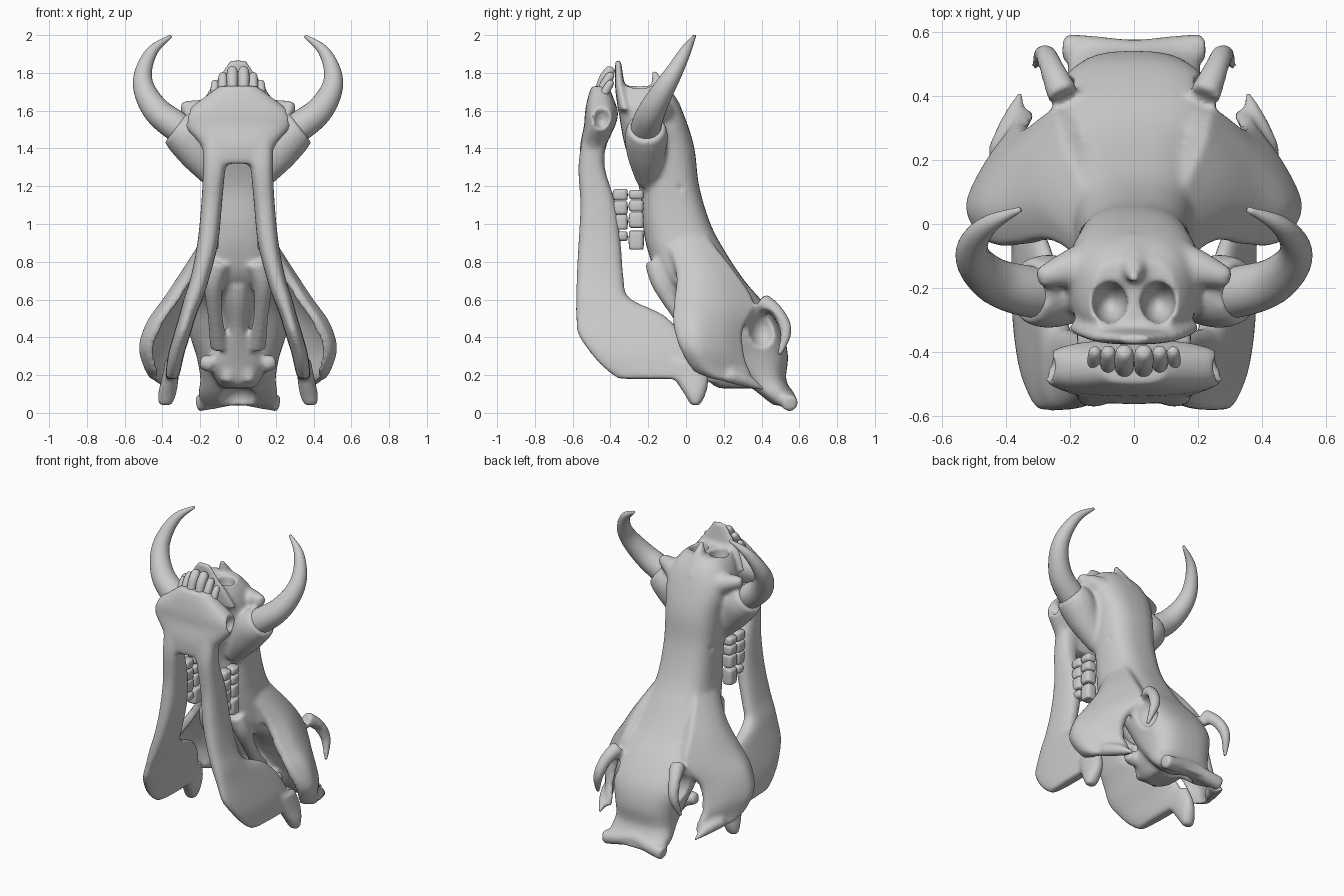
import bpy, bmesh, math
from mathutils import Vector as V, Matrix

bone = bpy.data.materials.new("bone grey")
bone.diffuse_color = (0.6, 0.6, 0.6, 1)


def spline(p, k=5):
    """Catmull-Rom through a list of vectors of any size"""
    out = []
    for i in range(len(p) - 1):
        a, b, c, d = p[max(i - 1, 0)], p[i], p[i + 1], p[min(i + 2, len(p) - 1)]
        for j in range(k):
            t = j / k
            out.append(0.5 * (2 * b + (c - a) * t + (2 * a - 5 * b + 4 * c - d) * t * t
                              + (3 * b - a - 3 * c + d) * t ** 3))
    return out + [p[-1]]


def skin(bm, rings):
    """Bridge rings of points into a closed body"""
    vs = [[bm.verts.new(p) for p in r] for r in rings]
    n, faces = len(vs[0]), []
    for a, b in zip(vs, vs[1:]):
        for i in range(n):
            faces.append(bm.faces.new((a[i], a[(i + 1) % n], b[(i + 1) % n], b[i])))
    faces += [bm.faces.new(vs[0]), bm.faces.new(vs[-1])]
    bmesh.ops.recalc_face_normals(bm, faces=faces)


def loft(bm, rows, e=2.5, s=1):
    """Horizontal rounded slices: z, y_min, y_max, half width, x centre"""
    rings = []
    for z, y0, y1, w, x in spline([V(r) for r in rows]):
        ring = []
        for i in range(32):
            c, t = math.cos(i * math.tau / 32), math.sin(i * math.tau / 32)
            sq = lambda q: math.copysign(abs(q) ** (2 / e), q)
            ring.append((s * (x + w * sq(c)), (y0 + y1) / 2 + (y1 - y0) / 2 * sq(t), z))
        rings.append(ring)
    skin(bm, rings)


def tube(bm, pts, s=1, n=20):
    """Tapered tube through (x, y, z, radius)"""
    p = spline([V(q) for q in pts])
    c = [V((s * q[0], q[1], q[2])) for q in p]
    rings = []
    for i, q in enumerate(c):
        d = (c[min(i + 1, len(c) - 1)] - c[max(i - 1, 0)]).normalized()
        u = d.cross(V((0, 1, 0))).normalized()
        v = d.cross(u)
        r = max(p[i][3], 0.003)
        rings.append([q + r * (u * math.cos(a * math.tau / n) + v * math.sin(a * math.tau / n))
                      for a in range(n)])
    skin(bm, rings)


def ball(bm, c, r, tilt=0):
    m = Matrix.Translation(c) @ Matrix.Rotation(tilt, 4, 'Y') @ Matrix.Diagonal((*r, 1))
    bmesh.ops.create_uvsphere(bm, u_segments=24, v_segments=16, radius=1, matrix=m)


def finish(bm, name, smooth=True):
    me = bpy.data.meshes.new(name)
    bm.to_mesh(me)
    ob = bpy.data.objects.new(name, me)
    bpy.context.collection.objects.link(ob)
    me.materials.append(bone)
    me.shade_smooth()
    return ob


def fuse(bm, name, cuts):
    """Merge overlapping volumes, carve the holes and soften the surface"""
    ob, cutter = finish(bm, name), finish(cuts, name + "_cutter")
    cutter.hide_render = True
    ob.modifiers.new("merge", 'REMESH').voxel_size = 0.012
    b = ob.modifiers.new("carve", 'BOOLEAN')
    b.operation, b.object, b.solver = 'DIFFERENCE', cutter, 'EXACT'
    ob.modifiers.new("blend", 'REMESH').voxel_size = 0.011
    sm = ob.modifiers.new("soften", 'SMOOTH')
    sm.iterations, sm.factor = 7, 0.5
    dg = bpy.context.evaluated_depsgraph_get()
    me = bpy.data.meshes.new_from_object(ob.evaluated_get(dg))
    ob.modifiers.clear()
    ob.data = me
    me.shade_smooth()
    bpy.data.objects.remove(cutter)


# Cranium: snout, forehead and back of head
bm, cut = bmesh.new(), bmesh.new()
loft(bm, [(1.73, -.35, -.11, .13, 0), (1.66, -.36, -.05, .18, 0), (1.55, -.35, .0, .21, 0),
          (1.4, -.32, .045, .19, 0), (1.2, -.25, .07, .175, 0), (1.0, -.23, .13, .18, 0),
          (.85, -.2, .21, .2, 0), (.7, -.13, .31, .23, 0), (.57, .05, .42, .26, 0),
          (.43, .14, .51, .26, 0), (.3, .2, .54, .22, 0), (.18, .3, .53, .2, 0),
          (.1, .38, .565, .21, 0), (.04, .46, .58, .19, 0)], 2.7)
# Skull base with its knobs
loft(bm, [(.67, -.12, .2, .07, 0), (.58, -.08, .25, .07, 0), (.45, .0, .3, .06, 0),
          (.35, .05, .35, .1, 0), (.26, .09, .4, .16, 0), (.16, .13, .42, .11, 0), (.13, .18, .4, .08, 0)])
# Front of upper jaw and nose tip
loft(bm, [(1.6, -.36, -.28, .21, 0), (1.72, -.375, -.32, .15, 0), (1.8, -.375, -.335, .09, 0),
          (1.87, -.375, -.345, .045, 0)])
tube(bm, [(0, -.09, 1.6, .07), (0, -.13, 1.7, .05), (0, -.175, 1.82, .01)])
# Crest at the back of the head
tube(bm, [(-.22, .55, .05, .045), (-.1, .54, .07, .045), (0, .53, .09, .045),
          (.1, .54, .07, .045), (.22, .55, .05, .045)])

cheek = [[(.15, -.12, .95), (.17, -.05, .95), (.17, .03, .95), (.15, .1, .95)],
         [(.27, -.05, .75), (.3, .05, .75), (.28, .15, .75), (.22, .26, .75)],
         [(.36, -.06, .6), (.4, .05, .6), (.35, .2, .6), (.25, .36, .58)],
         [(.44, -.065, .48), (.485, .05, .48), (.43, .19, .46), (.34, .3, .44)],
         [(.49, -.03, .35), (.525, .06, .35), (.46, .2, .33), (.37, .31, .3)],
         [(.46, .04, .23), (.5, .1, .24), (.44, .22, .22), (.36, .34, .22)],
         [(.44, .13, .18), (.47, .17, .18), (.42, .27, .16), (.35, .36, .15)]]
for s in (1, -1):
    # Cheek bone plate, its rear spike and brow hook
    cols = [spline([V(r[j]) for r in cheek]) for j in range(4)]
    rings = []
    for row in zip(*cols):
        o = spline(list(row))
        ring = o + [p + V((-.05, -.005, -.01)) for p in reversed(o)]
        rings.append([(s * p.x, p.y, p.z) for p in ring])
    skin(bm, rings)
    tube(bm, [(.42, .22, .2, .04), (.38, .32, .17, .035), (.35, .42, .12, .008)], s)
    tube(bm, [(.22, .4, .59, .05), (.255, .48, .53, .04), (.28, .53, .43, .032), (.31, .49, .3, .014)], s)
    # Strut from cheek to palate
    tube(bm, [(.1, -.16, .8, .06), (.13, -.13, .68, .05), (.12, -.02, .5, .04), (.1, .1, .35, .05)], s)
    tube(bm, [(.14, .17, .26, .05), (.2, .17, .27, .035)], s)
    tube(bm, [(.05, .15, .22, .05), (.06, .14, .16, .035)], s)
    # Flared tusk sockets
    tube(bm, [(.1, -.2, 1.22, .06), (.2, -.21, 1.36, .1), (.27, -.21, 1.46, .115), (.33, -.21, 1.51, .1)], s)
    tube(bm, [(.1, -.12, 1.56, .09), (.2, -.14, 1.6, .06), (.3, -.17, 1.62, .03)], s)
    # Eye sockets, nostrils, cheek holes
    ball(cut, (s * .31, .41, .44), (.14, .085, .115))
    ball(cut, (s * .075, -.245, 1.73), (.055, .065, .13))
    ball(cut, (s * .185, -.03, 1.19), (.03, .02, .025))
    ball(cut, (s * .38, -.21, 1.55), (.1, .09, .09), -s * .5)
ball(cut, (0, .38, .06), (.1, .12, .09))
fuse(bm, "cranium", cut)

# Lower jaw: chin and two long arms
bm, cut = bmesh.new(), bmesh.new()
loft(bm, [(1.32, -.56, -.44, .16, 0), (1.42, -.56, -.42, .2, 0), (1.52, -.54, -.375, .285, 0),
          (1.59, -.535, -.36, .28, 0), (1.67, -.52, -.385, .18, 0), (1.73, -.5, -.41, .1, 0)], 2.6)
for s in (1, -1):
    loft(bm, [(1.45, -.55, -.42, .08, .11), (1.3, -.57, -.43, .06, .125), (1.1, -.56, -.37, .055, .14),
              (.9, -.57, -.345, .055, .16), (.72, -.58, -.33, .05, .2), (.61, -.583, -.3, .05, .235),
              (.52, -.585, -.12, .045, .265), (.42, -.575, -.02, .045, .295), (.32, -.51, .03, .043, .325),
              (.24, -.44, .07, .04, .34), (.18, -.36, .11, .035, .35)], 2.6, s)
    # Jaw joint knob
    loft(bm, [(.28, -.1, .09, .04, .345), (.18, -.06, .12, .045, .36), (.1, -.01, .105, .048, .375),
              (.04, .025, .075, .035, .385)], 2.2, s)
    ball(cut, (s * .3, -.445, 1.575), (.09, .05, .06), -s * .6)
fuse(bm, "lower_jaw", cut)

for s, side in ((1, "right"), (-1, "left")):
    # Curved tusks
    bm = bmesh.new()
    tube(bm, [(.24, -.22, 1.46, .075), (.33, -.21, 1.52, .08), (.43, -.18, 1.6, .072),
              (.495, -.12, 1.71, .058), (.5, -.06, 1.81, .045), (.45, .0, 1.92, .029),
              (.355, .045, 1.995, .008)], s, 28)
    finish(bm, "tusk_" + side)
    # Front teeth of the lower jaw
    bm = bmesh.new()
    for x, top, r in ((.03, 1.83, .03), (.08, 1.8, .025), (.122, 1.76, .022)):
        tube(bm, [(x, -.475, 1.63, r * .8), (x, -.44, top - .08, r), (x, -.41, top - .03, r),
                  (x, -.395, top - .008, r * .75), (x, -.39, top, r * .25)], s, 14)
    finish(bm, "front_teeth_" + side)
    # Cheek teeth, upper and lower rows
    bm = bmesh.new()
    for y, zs in ((-.26, ((1.155, .05), (1.095, .06), (1.02, .08), (.915, .1))),
                  (-.345, ((1.155, .06), (1.085, .07), (1.01, .08), (.935, .05)))):
        for z, h in zs:
            loft(bm, [(z - h / 2, y - .03, y + .03, .025, .14), (z - h / 2 + .012, y - .042, y + .036, .036, .14),
                      (z + h / 2 - .012, y - .042, y + .036, .036, .14),
                      (z + h / 2, y - .03, y + .03, .025, .14)], 3.5, s)
    finish(bm, "cheek_teeth_" + side)
